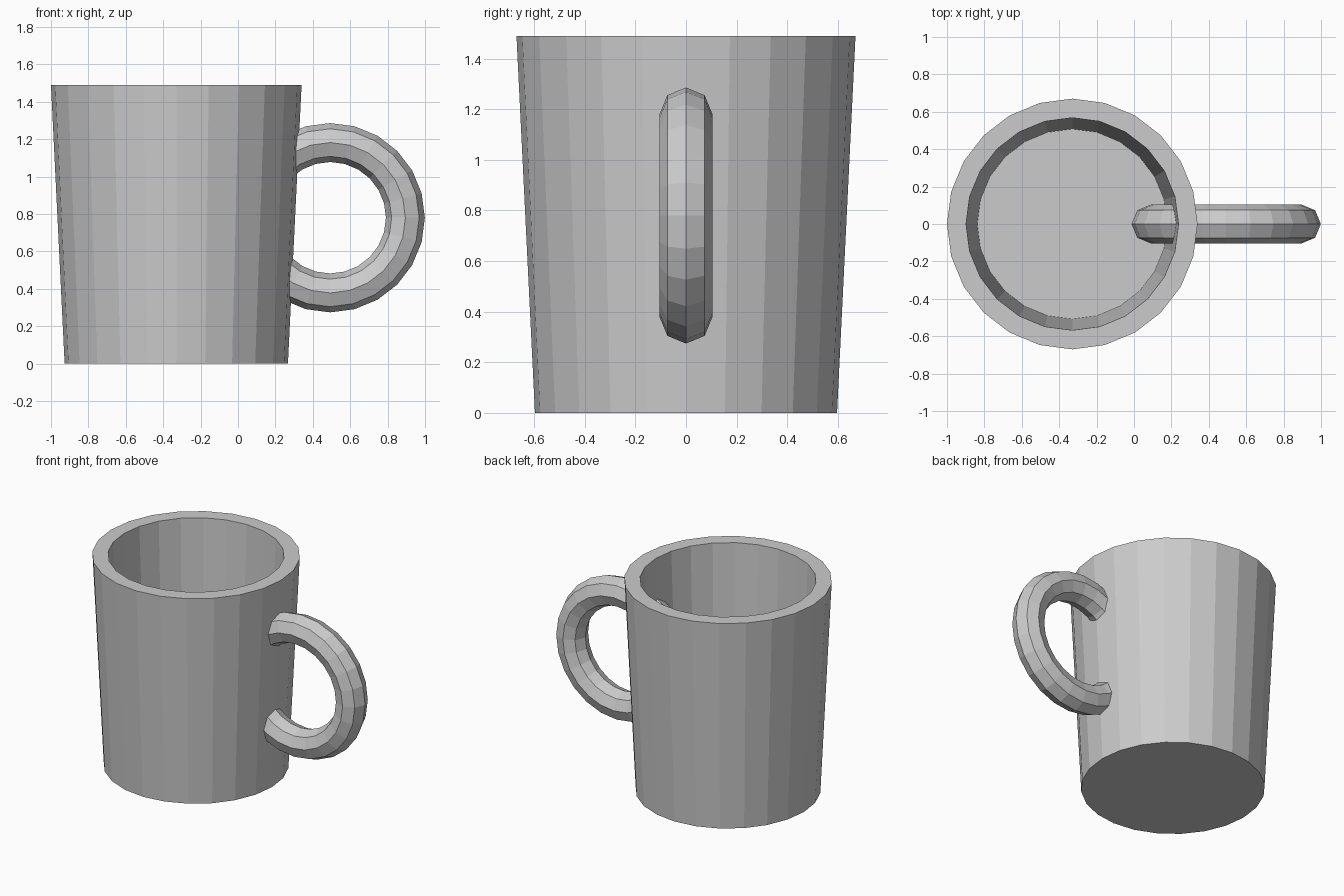
import bpy
import bmesh
from math import cos, sin, pi, tau

if "Cube" in bpy.data.objects:
    bpy.data.objects.remove(bpy.data.objects["Cube"])


def make_object(name, bm):
    bmesh.ops.recalc_face_normals(bm, faces=bm.faces)
    mesh = bpy.data.meshes.new(name)
    bm.to_mesh(mesh)
    bm.free()
    obj = bpy.data.objects.new(name, mesh)
    bpy.context.collection.objects.link(obj)
    return obj


def bridge(bm, a, b):
    n = len(a)
    for i in range(n):
        j = (i + 1) % n
        bm.faces.new((a[i], a[j], b[j], b[i]))


# Tapered cup: lathed profile (radius, height), outside base to inside floor
SIDES = 24
profile = [(0.597, 0), (0.67, 1.49), (0.568, 1.49), (0.508, 0.12)]
bm = bmesh.new()
rings = [[bm.verts.new((r * cos(tau * i / SIDES), r * sin(tau * i / SIDES), z))
          for i in range(SIDES)] for r, z in profile]
for lower, upper in zip(rings, rings[1:]):
    bridge(bm, lower, upper)
bm.faces.new(rings[0])
bm.faces.new(rings[-1])
cup = make_object("cup_body", bm)
cup.location.x = -0.33

# Ring handle: a full eight-sided torus passing through the cup wall
MAJOR, MINOR, R, T = 24, 8, 0.402, 0.104
bm = bmesh.new()
loops = []
for i in range(MAJOR):
    a = tau * i / MAJOR
    loop = []
    for j in range(MINOR):
        b = tau * j / MINOR
        d = R + T * cos(b)
        loop.append(bm.verts.new((d * cos(a), T * sin(b), d * sin(a))))
    loops.append(loop)
for i in range(MAJOR):
    bridge(bm, loops[i], loops[(i + 1) % MAJOR])
handle = make_object("handle", bm)
handle.location = (0.493, 0, 0.78)
